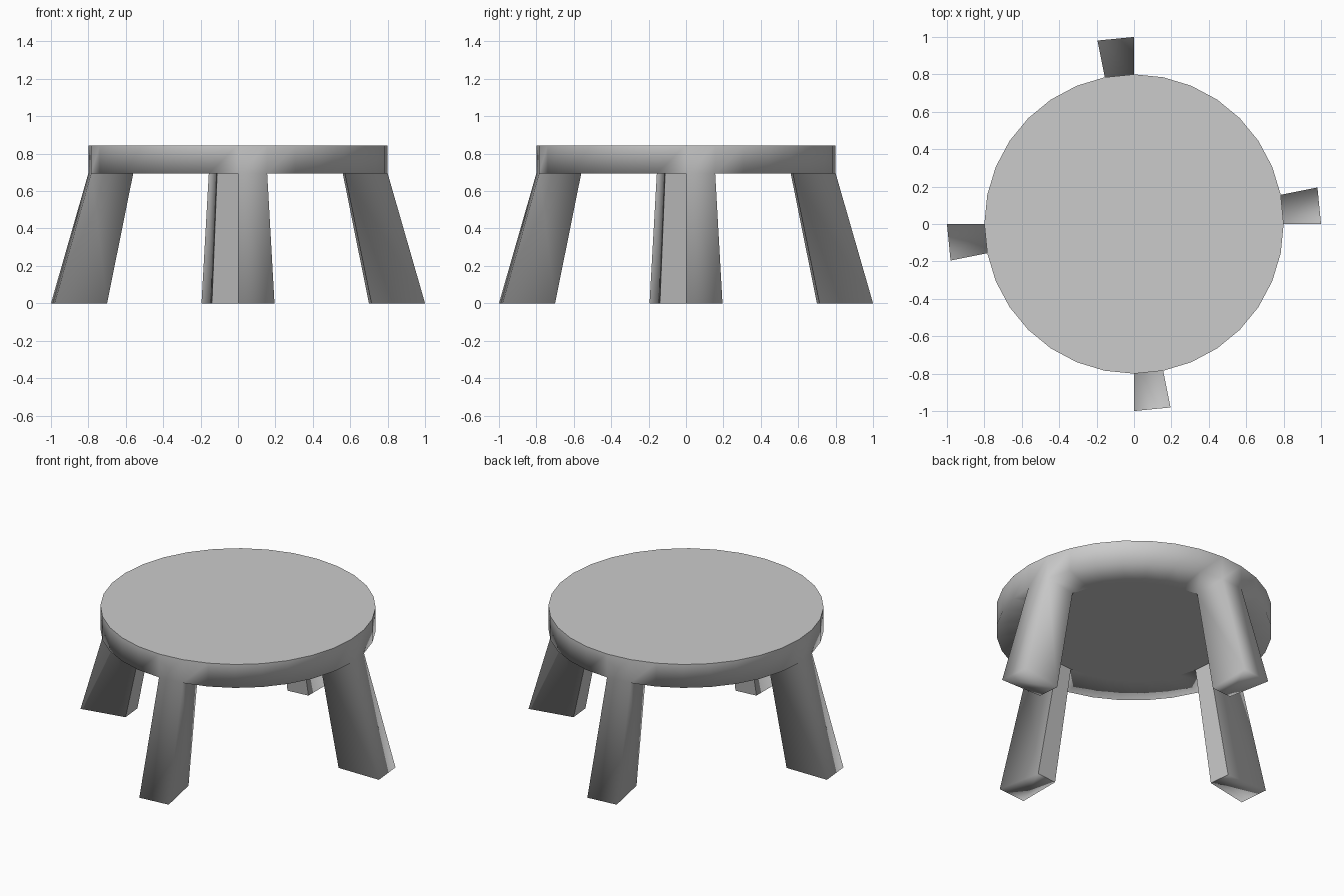
import bpy
import bmesh
from math import sin, cos, pi

if "Cube" in bpy.data.objects:
    bpy.data.objects.remove(bpy.data.objects["Cube"])

SIDES = 32
SEAT_R, INNER_R = 0.8, 0.571
SEAT_TOP, SEAT_BOTTOM = 0.845, 0.695
SPLAY = 1.25  # how far the feet spread out from the rim

bm = bmesh.new()


def ring(radius, z):
    return [bm.verts.new((radius * cos(2 * pi * i / SIDES),
                          radius * sin(2 * pi * i / SIDES), z))
            for i in range(SIDES)]


# Seat: top disc, rim, underside band and underside disc
top = ring(SEAT_R, SEAT_TOP)
low = ring(SEAT_R, SEAT_BOTTOM)
inner = ring(INNER_R, SEAT_BOTTOM)
flat_faces = [bm.faces.new(top), bm.faces.new(inner[::-1])]
band = []
for i in range(SIDES):
    j = (i + 1) % SIDES
    bm.faces.new((low[i], low[j], top[j], top[i]))
    band.append(bm.faces.new((low[i], inner[i], inner[j], low[j])))

# Legs: every eighth face of the underside band pulled down and outward
for face in band[::SIDES // 4]:
    foot = bmesh.ops.extrude_discrete_faces(bm, faces=[face])["faces"][0]
    for v in foot.verts:
        v.co.x *= SPLAY
        v.co.y *= SPLAY
        v.co.z = 0.0
    # The inward side of each leg stays crisp
    for edge in foot.edges:
        if all(v.co.xy.length < 0.85 for v in edge.verts):
            flat_faces += [f for f in edge.link_faces if f is not foot]

# Smooth shading, with hard borders around the discs and inner leg sides
bmesh.ops.recalc_face_normals(bm, faces=bm.faces[:])
for f in bm.faces:
    f.smooth = True
for f in flat_faces:
    for e in f.edges:
        e.smooth = False

mesh = bpy.data.meshes.new("stool")
bm.to_mesh(mesh)
bm.free()
stool = bpy.data.objects.new("stool_seat_and_legs", mesh)
bpy.context.collection.objects.link(stool)
